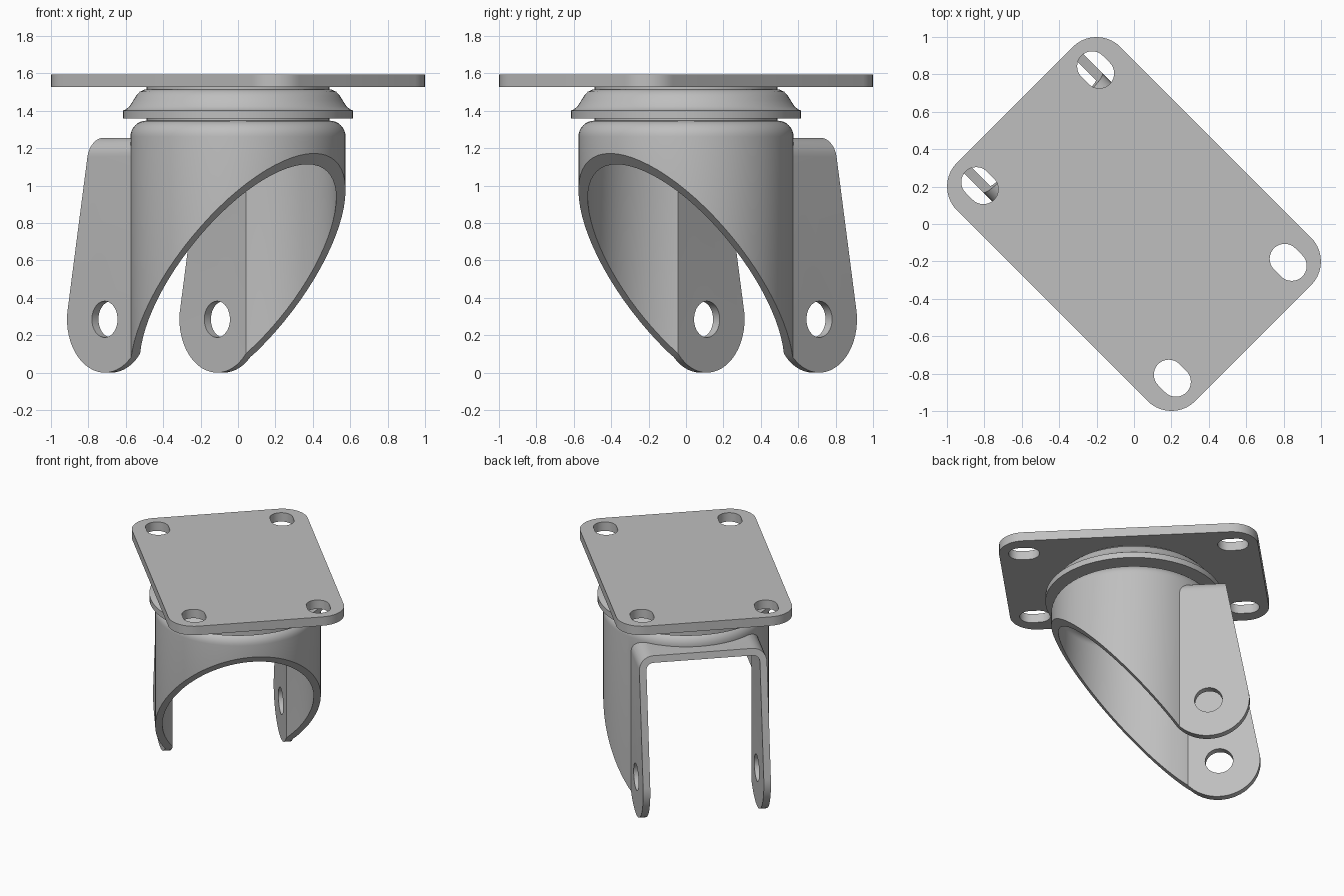
import bpy, bmesh, math
from mathutils import Matrix, Vector

cube = bpy.data.objects.get("Cube")
if cube:
    bpy.data.objects.remove(cube, do_unlink=True)

# One grey metal
steel = bpy.data.materials.new("grey steel")
steel.use_nodes = True
GREY = (0.52, 0.52, 0.52, 1)
steel.diffuse_color = GREY
steel.node_tree.nodes["Principled BSDF"].inputs["Base Color"].default_value = GREY

# Working frame: x = leading direction, y = across the fork; turned at the end
TURN = Matrix.Rotation(-math.pi / 4, 4, 'Z')


def make(name, bm):
    bmesh.ops.recalc_face_normals(bm, faces=bm.faces)
    mesh = bpy.data.meshes.new(name)
    bm.to_mesh(mesh)
    bm.free()
    mesh.materials.append(steel)
    obj = bpy.data.objects.new(name, mesh)
    bpy.context.collection.objects.link(obj)
    return obj


def arc(cx, cy, r, a0, a1, n=8):
    """Points on an arc, angles in degrees."""
    angles = [math.radians(a0 + (a1 - a0) * i / n) for i in range(n + 1)]
    return [(cx + r * math.cos(a), cy + r * math.sin(a)) for a in angles]


def prism(name, outline, place, depth):
    """Extrude a 2D outline; place maps its points into space."""
    bm = bmesh.new()
    face = bm.faces.new([bm.verts.new(place(a, b)) for a, b in outline])
    moved = bmesh.ops.extrude_face_region(bm, geom=[face])["geom"]
    verts = [g for g in moved if isinstance(g, bmesh.types.BMVert)]
    bmesh.ops.translate(bm, verts=verts, vec=Vector(depth))
    return make(name, bm)


def lathe(name, profile, n=72):
    """Closed solid of revolution from (radius, z) points, capped at both ends."""
    bm = bmesh.new()
    rings = [[bm.verts.new((r * math.cos(math.tau * i / n), r * math.sin(math.tau * i / n), z))
              for i in range(n)] for r, z in profile]
    for low, high in zip(rings, rings[1:]):
        for i in range(n):
            j = (i + 1) % n
            bm.faces.new((low[i], low[j], high[j], high[i]))
    bm.faces.new(rings[0])
    bm.faces.new(rings[-1])
    return make(name, bm)


def combine(obj, other, operation):
    """Apply a boolean and remove the helper."""
    mod = obj.modifiers.new("combine", 'BOOLEAN')
    mod.operation, mod.object, mod.solver = operation, other, 'EXACT'
    graph = bpy.context.evaluated_depsgraph_get()
    mesh = bpy.data.meshes.new_from_object(obj.evaluated_get(graph))
    obj.modifiers.clear()
    obj.data = mesh
    bpy.data.objects.remove(other, do_unlink=True)


def finish(obj):
    obj.data.transform(TURN)
    bpy.ops.object.select_all(action='DESELECT')
    obj.select_set(True)
    bpy.context.view_layer.objects.active = obj
    bpy.ops.object.shade_smooth_by_angle(angle=math.radians(30))


# Mounting plate with rounded corners and four slots
def rounded_slab(cx, cy, hx, hy, r):
    pts = []
    for sx, sy, a in ((1, 1, 0), (-1, 1, 90), (-1, -1, 180), (1, -1, 270)):
        pts += arc(cx + sx * hx, cy + sy * hy, r, a, a + 90, 10)
    return pts


plate = prism("mounting_plate", rounded_slab(0, 0, 0.721, 0.438, 0.18),
              lambda a, b: (a, b, 1.527), (0, 0, 0.068))
for sx in (-1, 1):
    for sy in (-1, 1):
        slot = (arc(sx * 0.728 + 0.027, sy * 0.438, 0.08, -90, 90, 16)
                + arc(sx * 0.728 - 0.027, sy * 0.438, 0.08, 90, 270, 16))
        combine(plate, prism("slot_cutter", slot, lambda a, b: (a, b, 1.4), (0, 0, 0.4)),
                'DIFFERENCE')
finish(plate)

# Swivel bearing housing between plate and fork
bearing = lathe("bearing_housing", [
    (0.49, 1.34), (0.49, 1.358), (0.615, 1.358), (0.615, 1.402), (0.6, 1.407),
    (0.58, 1.424), (0.56, 1.455), (0.545, 1.48), (0.525, 1.502), (0.5, 1.513),
    (0.49, 1.513), (0.49, 1.53)])
finish(bearing)

# Fork: domed cylinder joined to an upside-down U, hollowed out
WALL = 0.05


def cup(name, radius, bottom, top, fillet):
    return lathe(name, [(radius, bottom)] + arc(radius - fillet, top - fillet, fillet, 0, 90))


def u_block(name, half, bottom, top, bend, back):
    outline = ([(-half, bottom), (half, bottom)]
               + arc(half - bend, top - bend, bend, 0, 90)
               + arc(bend - half, top - bend, bend, 90, 180))
    return prism(name, outline, lambda a, b: (back, a, b), (-back, 0, 0))


fork = cup("fork", 0.575, -0.1, 1.347, 0.085)
combine(fork, u_block("u_outer", 0.45, -0.1, 1.255, 0.1, -1.0), 'UNION')
combine(fork, cup("cup_inner", 0.575 - WALL, -0.2, 1.347 - WALL, 0.04), 'DIFFERENCE')
combine(fork, u_block("u_inner", 0.45 - WALL, -0.2, 1.255 - WALL, 0.05, -1.1), 'DIFFERENCE')

# Side outline: round axle end, slanted front cut, tapering back edge
AXLE_X, AXLE_Z, END = -0.558, 0.285, 0.285
slope = 1.17
front_angle = math.degrees(math.atan(slope)) - 90
back_angle = 180 - 7.5
cut_top = AXLE_Z + slope * (0.7 - AXLE_X) - END * math.hypot(1, slope)
side = (arc(AXLE_X, AXLE_Z, END, back_angle, 360 + front_angle, 24)
        + [(0.7, cut_top), (0.7, 1.5), (-0.665, 1.5), (-0.67, 1.255)])
combine(fork, prism("side_outline", side, lambda a, b: (a, -0.8, b), (0, 1.6, 0)), 'INTERSECT')

# Axle hole through both legs
combine(fork, prism("axle_cutter", arc(AXLE_X, AXLE_Z, 0.097, 0, 351, 39),
                    lambda a, b: (a, -0.8, b), (0, 1.6, 0)), 'DIFFERENCE')
finish(fork)
